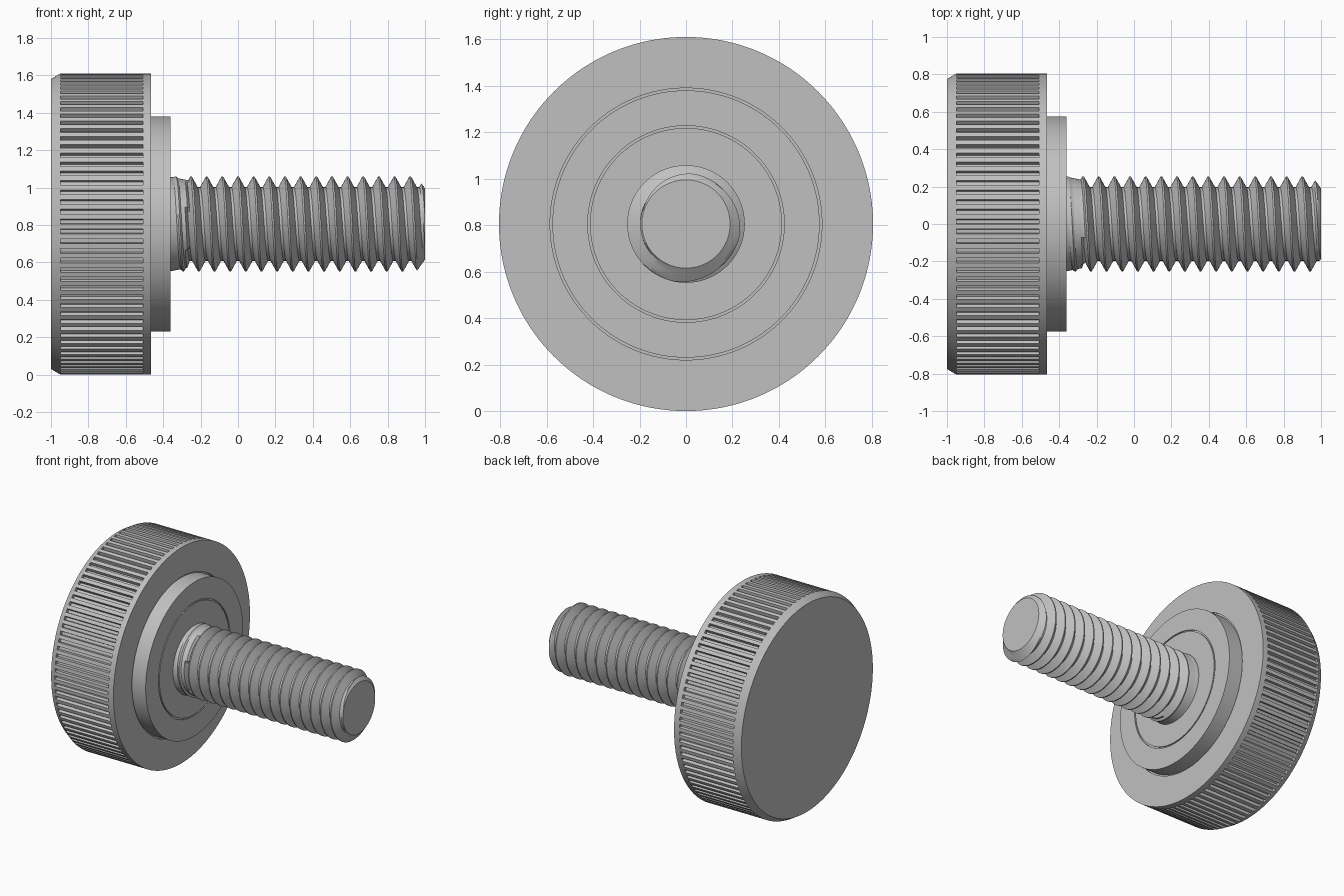
import bpy, bmesh
from math import sin, cos, pi, radians

cube = bpy.data.objects.get("Cube")
if cube:
    bpy.data.objects.remove(cube)

AXIS_Z = 0.805
HEAD_R = 0.805
TEETH = 96
PITCH = 0.0837

steel = bpy.data.materials.new("grey steel")
steel.use_nodes = True
GREY = (0.53, 0.53, 0.53, 1)
steel.diffuse_color = GREY
steel.node_tree.nodes["Principled BSDF"].inputs["Base Color"].default_value = GREY


def skin(name, rows):
    """Bridge rows of (x, radius, angle) points around the x axis and close both ends."""
    bm = bmesh.new()
    grid = [[bm.verts.new((x, -r * sin(a), AXIS_Z + r * cos(a))) for x, r, a in row]
            for row in rows]
    for low, high in zip(grid, grid[1:]):
        for i in range(len(low) - 1):
            bm.faces.new((low[i], low[i + 1], high[i + 1], high[i]))
    bmesh.ops.remove_doubles(bm, verts=bm.verts, dist=1e-5)
    bmesh.ops.dissolve_degenerate(bm, edges=bm.edges, dist=1e-6)
    bmesh.ops.holes_fill(bm, edges=[e for e in bm.edges if e.is_boundary], sides=0)
    bmesh.ops.recalc_face_normals(bm, faces=bm.faces)
    mesh = bpy.data.meshes.new(name)
    bm.to_mesh(mesh)
    bm.free()
    mesh.materials.append(steel)
    obj = bpy.data.objects.new(name, mesh)
    bpy.context.collection.objects.link(obj)
    bpy.ops.object.select_all(action='DESELECT')
    obj.select_set(True)
    bpy.context.view_layer.objects.active = obj
    bpy.ops.object.shade_smooth_by_angle(angle=radians(28))
    return obj


# Knurled head: plain rims with blind grooves sunk between them
tooth = [(0, 0), (0.5, 0), (0.56, 0.025), (0.94, 0.025)]
steps = [((t + f) * 2 * pi / TEETH, d) for t in range(TEETH) for f, d in tooth]
steps.append((2 * pi, 0))
head_profile = [(-1, 0.775, 0), (-0.95, HEAD_R, 0), (-0.95, HEAD_R, 1),
                (-0.508, HEAD_R, 1), (-0.508, HEAD_R, 0), (-0.465, HEAD_R, 0),
                (-0.465, 0.585, 0), (-0.475, 0.585, 0), (-0.475, 0.56, 0)]
skin("knurled_head", [[(x, r - d * cut, a) for a, d in steps]
                      for x, r, cut in head_profile])

# Collar with a fine ring groove in its face
collar_profile = [(-0.475, 0.575), (-0.36, 0.575), (-0.36, 0.423), (-0.368, 0.423),
                  (-0.368, 0.413), (-0.36, 0.413), (-0.36, 0.2)]
turn = [2 * pi * i / 128 for i in range(129)]
skin("collar", [[(x, r, a) for a in turn] for x, r in collar_profile])

# Threaded shaft: a right-hand helix with a tapered neck and a chamfered tip
START, END = -0.362, 1.0
CREST, ROOT = 0.253, 0.197
CREST_HALF, ROOT_HALF = 0.05, 0.08


def thread_radius(x, a):
    phase = (x / PITCH - a / (2 * pi)) % 1
    away = min(phase, 1 - phase)
    t = (away - CREST_HALF) / (0.5 - CREST_HALF - ROOT_HALF)
    r = CREST + (ROOT - CREST) * min(max(t, 0), 1)
    if x < -0.27:
        r = max(r, 0.253 - 0.2 * (x - START))
    return min(r, 0.19 + 1.4 * (END - x))


def shaft_point(s, a):
    x = min(max(s + a * PITCH / (2 * pi), START), END)
    return x, thread_radius(x, a), a


marks = [-0.05, 0.05, 0.16, 0.28, 0.42, 0.58, 0.72, 0.84]
first, last = int(START / PITCH) - 3, int(END / PITCH) + 2
starts = [(k + m) * PITCH for k in range(first, last) for m in marks]
around = [2 * pi * i / 80 for i in range(81)]
skin("threaded_shaft", [[shaft_point(s, a) for a in around] for s in starts])
